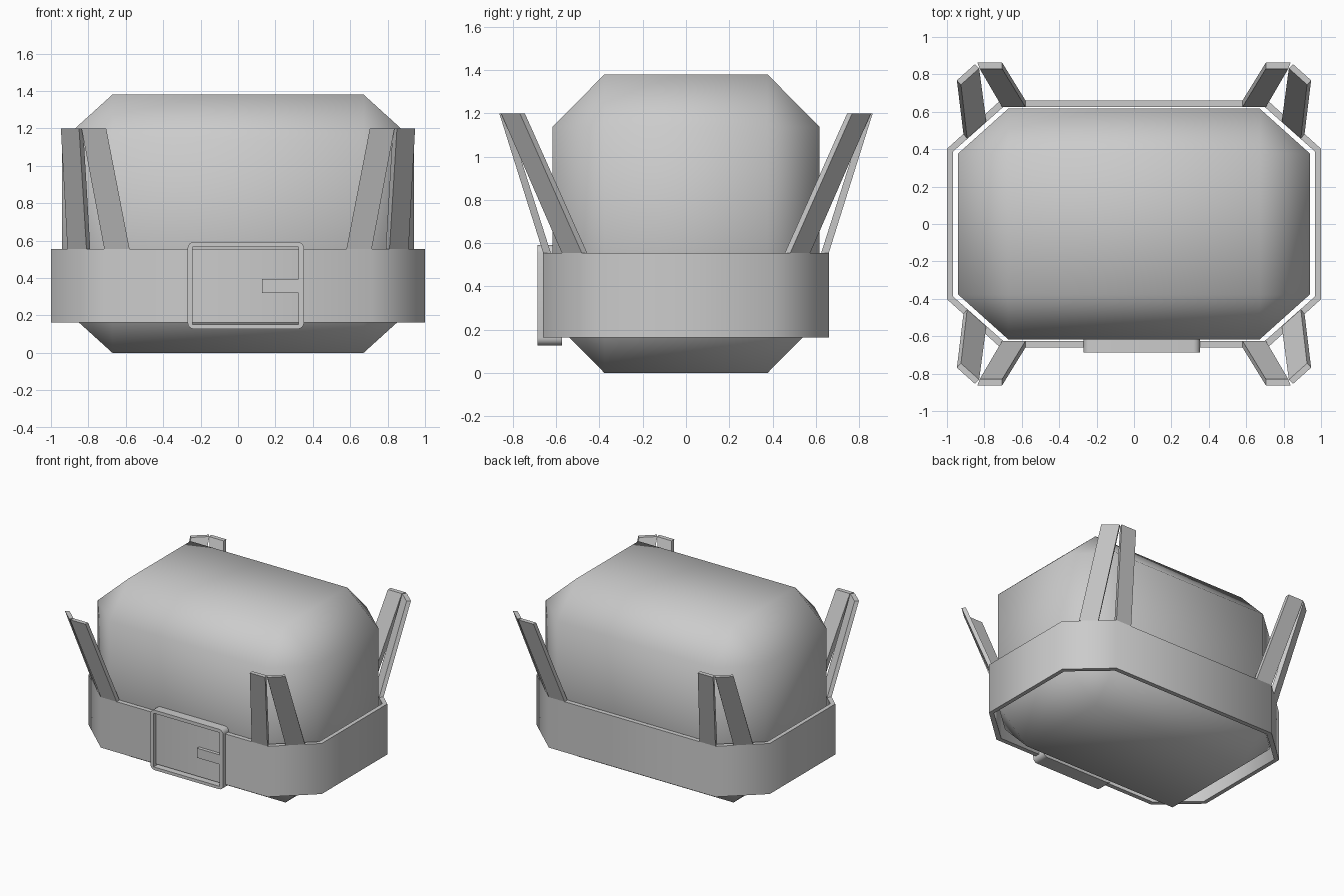
import bpy, bmesh, math
from mathutils import Vector

if "Cube" in bpy.data.objects:
    bpy.data.objects.remove(bpy.data.objects["Cube"])


def finish(bm, name, angle=None):
    bmesh.ops.recalc_face_normals(bm, faces=bm.faces)
    me = bpy.data.meshes.new(name)
    bm.to_mesh(me)
    bm.free()
    ob = bpy.data.objects.new(name, me)
    bpy.context.collection.objects.link(ob)
    if angle:
        bpy.ops.object.select_all(action='DESELECT')
        bpy.context.view_layer.objects.active = ob
        ob.select_set(True)
        bpy.ops.object.shade_smooth_by_angle(angle=math.radians(angle))
    return ob


def ring(bm, loops):
    """Closed tube of quads through four matching vertex loops."""
    vs = [[bm.verts.new(p) for p in lp] for lp in loops]
    n = len(vs[0])
    for k in range(len(vs)):
        a, b = vs[k], vs[(k + 1) % len(vs)]
        for i in range(n):
            j = (i + 1) % n
            bm.faces.new((a[i], a[j], b[j], b[i]))


def octagon(x, y, cx, cy, z):
    return [(x, -cy, z), (x, cy, z), (cx, y, z), (-cx, y, z),
            (-x, cy, z), (-x, -cy, z), (-cx, -y, z), (cx, -y, z)]


# Body: box with wide single-segment chamfers, bevelled in scaled space
half, cut = Vector((0.94, 0.617, 0.69)), Vector((0.268, 0.24, 0.243))
bm = bmesh.new()
bmesh.ops.create_cube(bm, size=2)
bmesh.ops.scale(bm, vec=[h / c for h, c in zip(half, cut)], verts=bm.verts)
bmesh.ops.bevel(bm, geom=bm.edges[:], offset=1, segments=1, affect='EDGES')
bmesh.ops.scale(bm, vec=cut, verts=bm.verts)
bmesh.ops.translate(bm, vec=(0, 0, half.z), verts=bm.verts)
finish(bm, "body", 80)

# Belt: open octagonal band
Z0, Z1 = 0.163, 0.555
bm = bmesh.new()
outer, inner = (1.0, 0.66, 0.715, 0.402), (0.968, 0.625, 0.70, 0.387)
ring(bm, [octagon(*outer, Z0), octagon(*outer, Z1),
          octagon(*inner, Z1), octagon(*inner, Z0)])
finish(bm, "belt", 60)

# Prongs: a flared pair at each corner; base and top given as xy quads
PRONGS = {
    "long_side_prong": ([(0.58, 0.66), (0.715, 0.66), (0.705, 0.625), (0.58, 0.625)],
                        [(0.705, 0.863), (0.837, 0.863), (0.825, 0.83), (0.705, 0.83)]),
    "corner_prong": ([(0.81, 0.574), (0.912, 0.482), (0.892, 0.457), (0.79, 0.549)],
                     [(0.85, 0.855), (0.947, 0.768), (0.925, 0.745), (0.828, 0.832)]),
}
for name, (base, top) in PRONGS.items():
    for sx in (1, -1):
        for sy in (1, -1):
            bm = bmesh.new()
            lo = [bm.verts.new((x * sx, y * sy, Z1)) for x, y in base]
            hi = [bm.verts.new((x * sx, y * sy, 1.2)) for x, y in top]
            bm.faces.new(lo)
            bm.faces.new(hi)
            for i in range(4):
                j = (i + 1) % 4
                bm.faces.new((lo[i], lo[j], hi[j], hi[i]))
            finish(bm, name)


def rounded(x0, x1, z0, z1, r, y, seg=4):
    pts = []
    for k, (cx, cz) in enumerate([(x1 - r, z1 - r), (x0 + r, z1 - r),
                                  (x0 + r, z0 + r), (x1 - r, z0 + r)]):
        for s in range(seg + 1):
            a = math.radians(90 * k + 90 * s / seg)
            pts.append((cx + r * math.cos(a), y, cz + r * math.sin(a)))
    return pts


# Buckle frame: rounded rectangular ring on the front of the belt
F, B = -0.687, -0.573
big, small = (-0.27, 0.353, 0.127, 0.592, 0.035), (-0.243, 0.323, 0.15, 0.566, 0.002)
bm = bmesh.new()
ring(bm, [rounded(*big, B), rounded(*big, F), rounded(*small, F), rounded(*small, B)])
finish(bm, "buckle_frame", 40)

# Buckle tongue: short bar from the right of the frame
bm = bmesh.new()
bmesh.ops.create_cube(bm, size=1)
bmesh.ops.scale(bm, vec=(0.2, F * -1 + B, 0.074), verts=bm.verts)
bmesh.ops.translate(bm, vec=(0.228, (F + B) / 2 + 0.001, 0.357), verts=bm.verts)
finish(bm, "buckle_tongue")
